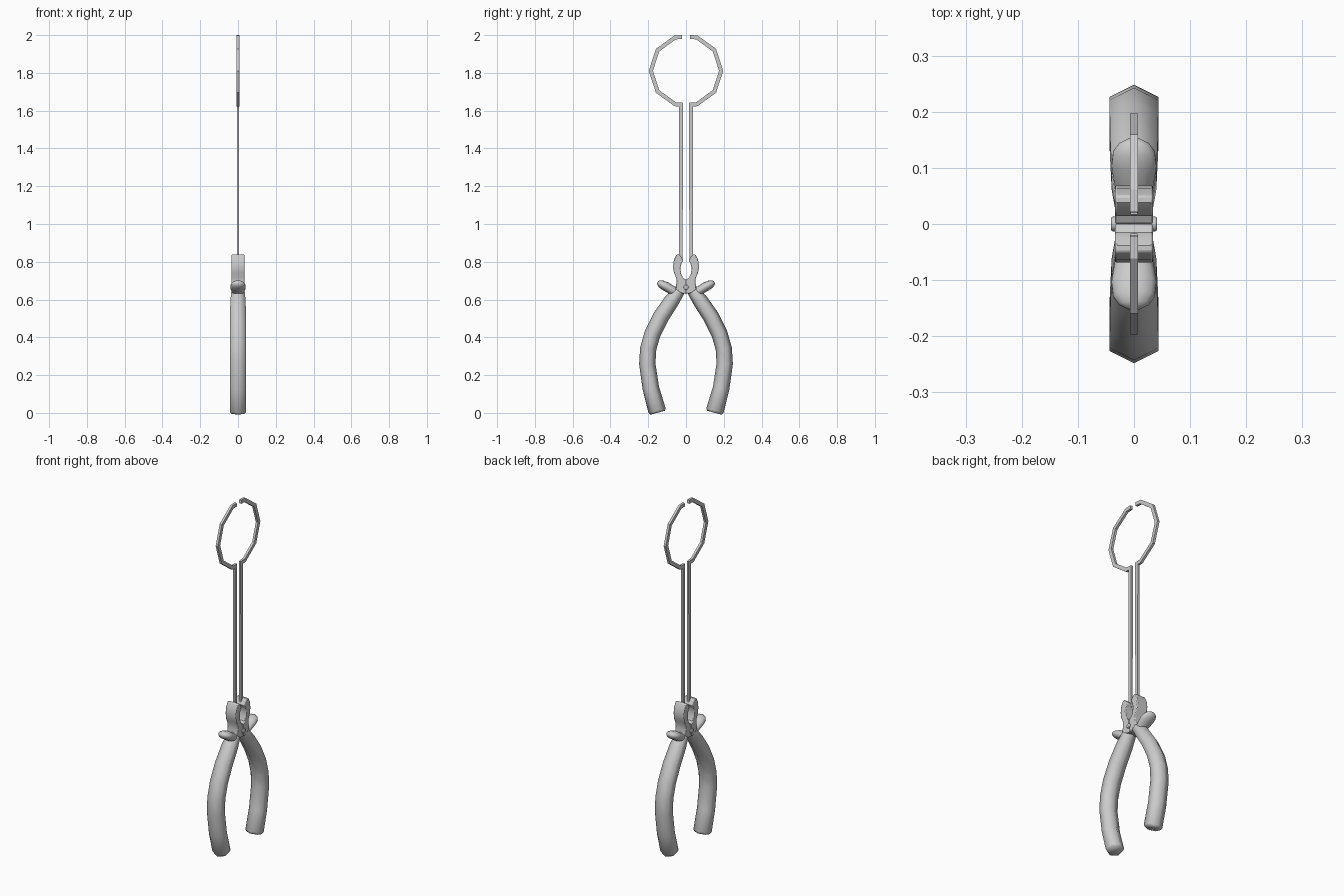
import bpy, bmesh, math
from mathutils import Vector

if "Cube" in bpy.data.objects:
    bpy.data.objects.remove(bpy.data.objects["Cube"])


def finish(bm, name, angle=40, bevel=0):
    bmesh.ops.recalc_face_normals(bm, faces=bm.faces)
    me = bpy.data.meshes.new(name)
    bm.to_mesh(me)
    bm.free()
    ob = bpy.data.objects.new(name, me)
    bpy.context.collection.objects.link(ob)
    bpy.ops.object.select_all(action='DESELECT')
    bpy.context.view_layer.objects.active = ob
    ob.select_set(True)
    if bevel:
        m = ob.modifiers.new("soft_edges", 'BEVEL')
        m.width, m.segments, m.limit_method = bevel, 2, 'ANGLE'
        m.angle_limit = math.radians(50)
    bpy.ops.object.shade_smooth_by_angle(angle=math.radians(angle))
    return ob


def sweep(name, path, side, sides=6, turn=0.0, angle=40):
    """Tube along (y, z, in-plane radius, x radius) stations, mitred at corners."""
    bm = bmesh.new()
    pts = [Vector((p[0] * side, p[1])) for p in path]
    rings = []
    for i, (p, st) in enumerate(zip(pts, path)):
        a = (p - pts[i - 1]).normalized() if i else None
        b = (pts[i + 1] - p).normalized() if i < len(pts) - 1 else None
        a, b = a or b, b or a
        t = (a + b).normalized()
        n = Vector((t.y, -t.x)) / max(t.dot(a), 0.5)
        ring = []
        for k in range(sides):
            w = turn + 2 * math.pi * k / sides
            q = p + n * math.cos(w) * st[2]
            ring.append(bm.verts.new((math.sin(w) * st[3], q.x, q.y)))
        rings.append(ring)
    for r0, r1 in zip(rings, rings[1:]):
        for k in range(sides):
            j = (k + 1) % sides
            bm.faces.new((r0[k], r0[j], r1[j], r1[k]))
    bm.faces.new(rings[0])
    bm.faces.new(rings[-1])
    return finish(bm, name, angle)


def plate(name, profile, side, half, bevel):
    """Profile in the YZ plane, extruded along x."""
    bm = bmesh.new()
    f = bm.faces.new([bm.verts.new((-half, y * side, z)) for y, z in profile])
    r = bmesh.ops.extrude_face_region(bm, geom=[f])
    vs = [v for v in r["geom"] if isinstance(v, bmesh.types.BMVert)]
    bmesh.ops.translate(bm, verts=vs, vec=(2 * half, 0, 0))
    return finish(bm, name, 35, bevel)


# Station lists for one half of the tool
handle = [(.150, .001, .040, .042), (.153, .012, .047, .050), (.186, .13, .044, .050),
          (.205, .26, .043, .050), (.200, .34, .043, .050), (.177, .42, .043, .050),
          (.132, .51, .043, .049), (.078, .59, .041, .046), (.045, .635, .034, .040),
          (.020, .665, .026, .034)]
guard = [(.040, .630, .024, .030), (.075, .650, .024, .036), (.105, .669, .025, .041),
         (.128, .680, .022, .038), (.143, .687, .016, .027), (.151, .690, .007, .012)]
jaw = [(0, .630), (.030, .635), (.055, .655), (.050, .690), (.052, .715), (.064, .742),
       (.069, .775), (.064, .810), (.050, .838), (.038, .838), (.022, .822), (.013, .806),
       (.022, .797), (.029, .770), (.027, .740), (.016, .715), (0, .706)]

# Wire shank and ten-sided half ring
R, cz, wr = .186, 1.811, .0105 * math.sqrt(2)
wx = .006 * math.sqrt(2)
wire = [(.027, .80, wr * .9, wx), (.027, 1.632, wr, wx)]
for d in (-72, -36, 0, 36, 72):
    a = math.radians(d)
    wire.append((R * math.cos(a), cz + R * math.sin(a), wr, wx * 1.15))
wire.append((.021, 1.990, wr, wx * 1.15))

for side, tag in ((1, "right"), (-1, "left")):
    sweep(tag + "_handle", handle, side, 6, 0, 65)
    sweep(tag + "_guard", guard, side, 14, 0, 50)
    plate(tag + "_jaw", jaw, side, .034, .004)
    sweep(tag + "_wire_and_ring", wire, side, 4, math.pi / 4, 30)

# Pivot pin
bpy.ops.mesh.primitive_cylinder_add(vertices=16, radius=.013, depth=.082,
                                    location=(0, 0, .665), rotation=(0, math.pi / 2, 0))
pin = bpy.context.object
pin.name = "pivot_pin"
bev = pin.modifiers.new("soft_edges", 'BEVEL')
bev.width, bev.segments = .003, 2
bev.limit_method = 'ANGLE'
bpy.ops.object.shade_smooth_by_angle(angle=math.radians(40))
